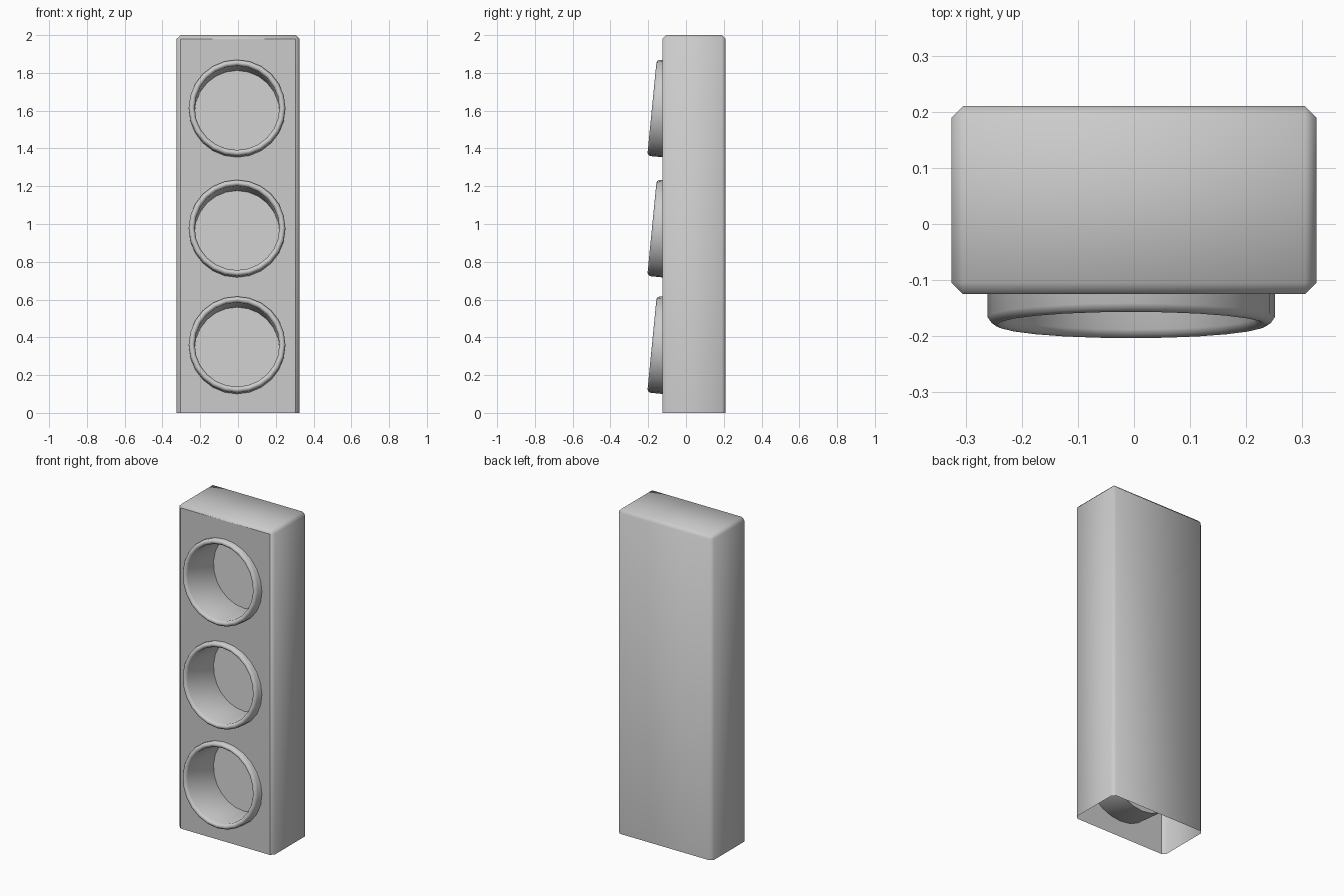
import bpy
import bmesh
from math import sin, cos, pi, radians
from mathutils import Vector, Matrix

if "Cube" in bpy.data.objects:
    bpy.data.objects.remove(bpy.data.objects["Cube"])

W, Y0, Y1, H, CH = 0.325, -0.125, 0.21, 2.0, 0.02
TILT = radians(5.6)
RIM_Y, CX = -0.18, -0.005
LAMP_Z = (1.616, 0.98, 0.363)
SIDES = 24


def finish(bm, name):
    mesh = bpy.data.meshes.new(name)
    bm.to_mesh(mesh)
    bm.free()
    ob = bpy.data.objects.new(name, mesh)
    bpy.context.collection.objects.link(ob)
    return ob


def make_housing():
    # chamfered box, open underneath
    bm = bmesh.new()
    bmesh.ops.create_cube(bm, size=1)
    for v in bm.verts:
        v.co = (v.co.x * 2 * W, (Y0 + Y1) / 2 + v.co.y * (Y1 - Y0), (v.co.z + 0.5) * H)
    edges = [e for e in bm.edges if max(v.co.z for v in e.verts) > 1]
    bmesh.ops.bevel(bm, geom=edges, offset=CH, segments=1, affect='EDGES')
    bm.normal_update()
    bottom = [f for f in bm.faces if f.normal.z < -0.99]
    bmesh.ops.delete(bm, geom=bottom, context='FACES_ONLY')
    for f in bm.faces:
        f.smooth = True

    # front panel with three round openings
    front = [f for f in bm.faces if f.normal.y < -0.99]
    border = list(front[0].edges)
    bmesh.ops.delete(bm, geom=front, context='FACES_ONLY')
    for e in border:
        e.smooth = False
    loops = list(border)
    for z in LAMP_Z:
        ring = [bm.verts.new((CX + 0.24 * cos(2 * pi * i / SIDES), Y0,
                              z - 0.0055 + 0.24 * sin(2 * pi * i / SIDES)))
                for i in range(SIDES)]
        loops += [bm.edges.new((ring[i - 1], ring[i])) for i in range(SIDES)]
    bmesh.ops.triangle_fill(bm, use_beauty=True, edges=loops, normal=(0, -1, 0))
    bmesh.ops.recalc_face_normals(bm, faces=bm.faces[:])
    return finish(bm, "housing")


def make_lamp_cup(name, z):
    # tilted cup: rounded rim, inner wall, outer wall and lens disc (radius, depth)
    profile = [(0.224, -0.27), (0.224, -0.014), (0.231, -0.004), (0.240, 0.0),
               (0.249, -0.004), (0.256, -0.014), (0.256, -0.27)]
    bm = bmesh.new()
    rings = [[bm.verts.new((r * cos(2 * pi * i / SIDES), -d, r * sin(2 * pi * i / SIDES)))
              for i in range(SIDES)] for r, d in profile]
    for a, b in zip(rings, rings[1:] + rings[:1]):
        for i in range(SIDES):
            bm.faces.new((a[i - 1], a[i], b[i], b[i - 1]))
    bmesh.ops.recalc_face_normals(bm, faces=bm.faces[:])
    lens = bm.faces.new(rings[0])
    lens.normal_update()
    if lens.normal.y > 0:
        lens.normal_flip()
    bm.transform(Matrix.Translation(Vector((CX, RIM_Y, z))) @ Matrix.Rotation(-TILT, 4, 'X'))
    ob = finish(bm, name)
    bpy.ops.object.select_all(action='DESELECT')
    ob.select_set(True)
    bpy.context.view_layer.objects.active = ob
    bpy.ops.object.shade_smooth_by_angle(angle=radians(50))
    return ob


make_housing()
for label, z in zip(("top", "middle", "bottom"), LAMP_Z):
    make_lamp_cup(label + "_lamp_cup", z)
